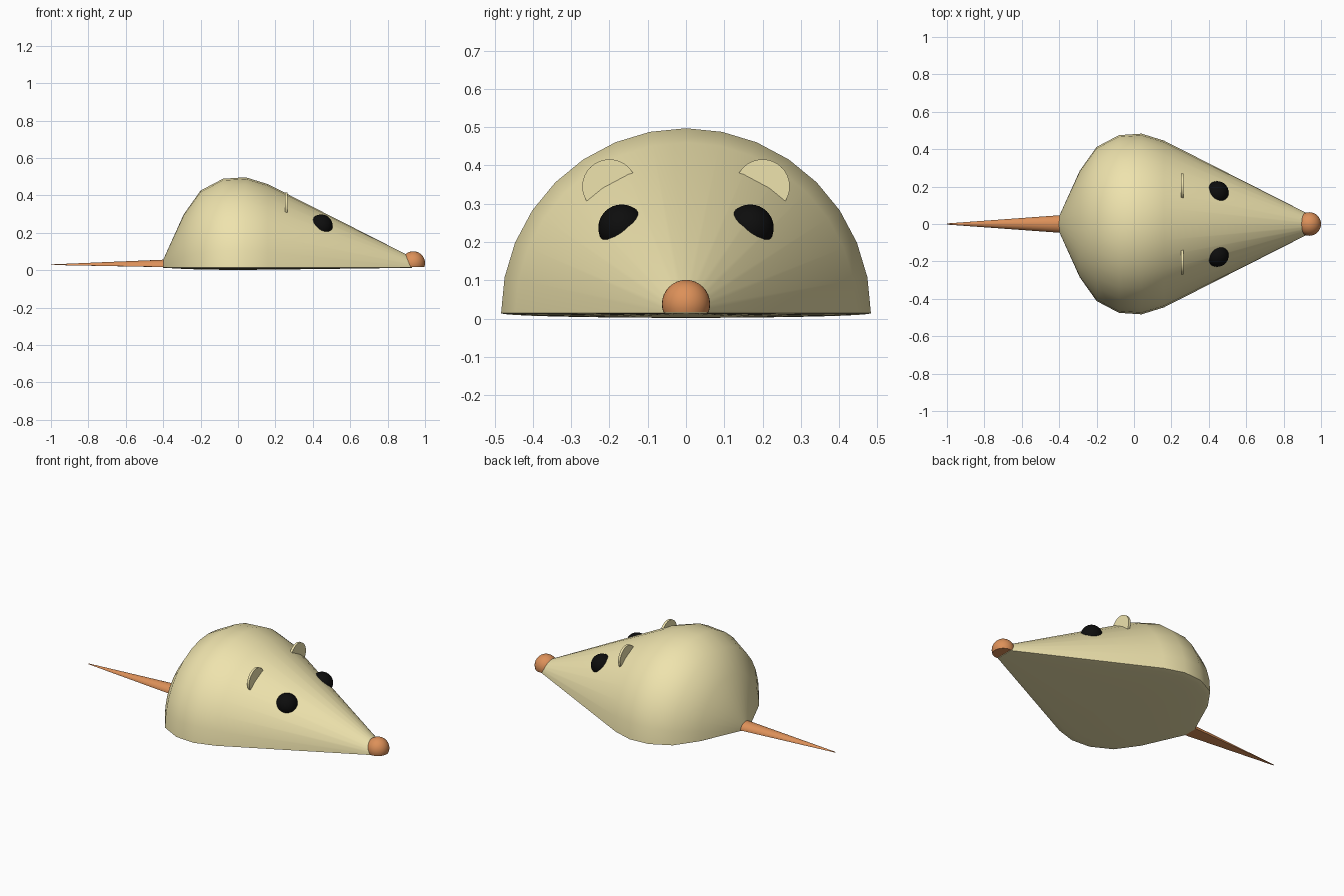
import bpy, bmesh
from math import sin, cos, pi, radians
from mathutils import Vector, Matrix

if "Cube" in bpy.data.objects:
    bpy.data.objects.remove(bpy.data.objects["Cube"])

BASE = 0.014  # height of the flat underside


def material(name, color):
    m = bpy.data.materials.new(name)
    m.diffuse_color = (*color, 1)
    m.use_nodes = True
    m.node_tree.nodes["Principled BSDF"].inputs["Base Color"].default_value = m.diffuse_color
    return m


cream = material("cream", (0.86, 0.77, 0.42))
brown = material("brown", (0.72, 0.28, 0.10))
black = material("black", (0.004, 0.004, 0.004))


def finish(name, bm, mat, angle=40):
    bmesh.ops.recalc_face_normals(bm, faces=bm.faces[:])
    me = bpy.data.meshes.new(name)
    bm.to_mesh(me)
    bm.free()
    me.materials.append(mat)
    ob = bpy.data.objects.new(name, me)
    bpy.context.collection.objects.link(ob)
    bpy.ops.object.select_all(action='DESELECT')
    ob.select_set(True)
    bpy.context.view_layer.objects.active = ob
    bpy.ops.object.shade_smooth_by_angle(angle=radians(angle))
    return ob


def half_round(name, stations, mat, belly, sides=32):
    """Loft along x: round on top, almost flat underneath.
    Each station is (x, half width, height, base z)."""
    bm = bmesh.new()
    rings = []
    for x, w, h, z0 in stations:
        ring = []
        for i in range(sides):
            a = 2 * pi * i / sides
            s = sin(a)
            z = z0 + s * (h if s > 0 else belly * w)
            ring.append(bm.verts.new((x, w * cos(a), z)))
        rings.append(ring)
    for r, q in zip(rings, rings[1:]):
        for i in range(sides):
            j = (i + 1) % sides
            bm.faces.new((r[i], r[j], q[j], q[i]))
    bm.faces.new(rings[0])
    bm.faces.new(rings[-1])
    return finish(name, bm, mat)


def ball(name, center, radius, mat, floor=None):
    bm = bmesh.new()
    bmesh.ops.create_uvsphere(bm, u_segments=32, v_segments=16, radius=radius,
                              matrix=Matrix.Translation(center))
    if floor is not None:
        cut = bmesh.ops.bisect_plane(bm, geom=bm.verts[:] + bm.edges[:] + bm.faces[:],
                                     plane_co=(0, 0, floor), plane_no=(0, 0, -1),
                                     clear_outer=True)
        rim = [e for e in cut["geom_cut"] if isinstance(e, bmesh.types.BMEdge)]
        bmesh.ops.holes_fill(bm, edges=rim, sides=0)
    return finish(name, bm, mat)


# Body
profile = [(-0.40, 0.042), (-0.29, 0.285), (-0.20, 0.412), (-0.08, 0.475),
           (0.04, 0.483), (0.16, 0.446), (0.93, 0.055)]
half_round("body", [(x, r, r, BASE) for x, r in profile], cream, 0.025)

# Tail
half_round("tail", [(-0.38, 0.048, 0.040, 0.017), (-1.0, 0.003, 0.003, 0.028)], brown, 0.02)

# Nose
ball("nose", (0.937, 0, 0.038), 0.063, brown, floor=0.016)

# Eyes and ears on both sides
for side, s in (("left", 1), ("right", -1)):
    ball(f"{side}_eye", (0.445, s * 0.168, 0.237), 0.061, black)
    bm = bmesh.new()
    bmesh.ops.create_cone(bm, cap_ends=True, segments=32, radius1=0.071, radius2=0.071,
                          depth=0.014,
                          matrix=Matrix.Translation((0.258, s * 0.2, 0.345))
                          @ Matrix.Rotation(pi / 2, 4, 'Y'))
    finish(f"{side}_ear", bm, cream)
